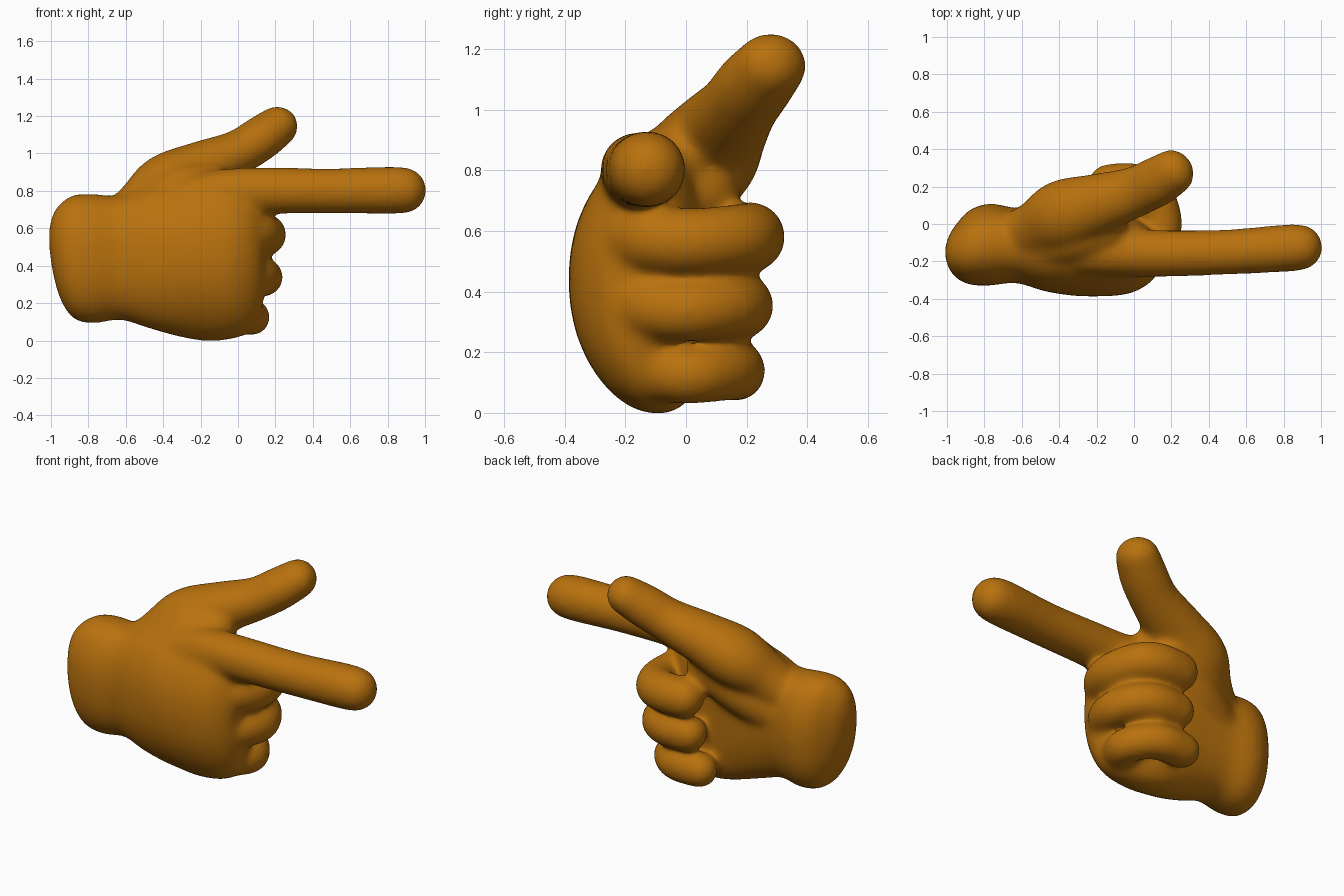
import bpy
import bmesh
from math import cos, sin, pi, copysign
from mathutils import Vector

cube = bpy.data.objects.get("Cube")
if cube:
    bpy.data.objects.remove(cube, do_unlink=True)

SIDES = 32
bm = bmesh.new()


def spline(points, steps=6):
    """Smooth curve through tuples of any length."""
    pts = [Vector(p) for p in points]
    pts = [pts[0] * 2 - pts[1]] + pts + [pts[-1] * 2 - pts[-2]]
    out = []
    for a, b, c, d in zip(pts, pts[1:], pts[2:], pts[3:]):
        for i in range(steps):
            t = i / steps
            out.append(b + (c - a) * (t / 2)
                       + (a * 2 - b * 5 + c * 4 - d) * (t * t / 2)
                       + (b * 3 - a - c * 3 + d) * (t ** 3 / 2))
    return out + [pts[-2]]


def loft(rings, power=1.0):
    """Skin a list of (centre, half axis, half axis) rings and cap it.
    A power under 1 makes the rings squarer than ellipses."""
    loops = []
    for centre, u, v in rings:
        loop = []
        for i in range(SIDES):
            c, s = (copysign(abs(f(2 * pi * i / SIDES)) ** power,
                             f(2 * pi * i / SIDES)) for f in (cos, sin))
            loop.append(bm.verts.new(centre + u * c + v * s))
        loops.append(loop)
    for a, b in zip(loops, loops[1:]):
        for i in range(SIDES):
            j = (i + 1) % SIDES
            bm.faces.new((a[i], a[j], b[j], b[i]))
    bm.faces.new(loops[0][::-1])
    bm.faces.new(loops[-1])


def digit(points, width=1.0):
    """Round-ended tube through (x, y, z, radius) points."""
    path = spline(points)
    rings = []
    last = len(path) - 1
    for k, p in enumerate(path):
        ahead = (path[min(k + 1, last)] - path[max(k - 1, 0)]).to_3d().normalized()
        side = ahead.cross(Vector((0, 0, 1))).normalized()
        up = side.cross(ahead)
        angles = [0]
        if k == 0:
            angles = [-pi / 2 * s / 8 for s in range(7, -1, -1)]
        elif k == last:
            angles = [pi / 2 * s / 8 for s in range(8)]
        for a in angles:
            r = p[3] * cos(a)
            rings.append((p.to_3d() + ahead * p[3] * sin(a),
                          side * r * width, up * r))
    loft(rings)


# Wrist and palm: x, low y, high y, low z, high z
palm = spline([
    (-1.012, -0.17, -0.13, 0.50, 0.60),
    (-0.99, -0.24, -0.06, 0.36, 0.68),
    (-0.95, -0.29, 0.00, 0.22, 0.735),
    (-0.88, -0.325, 0.075, 0.115, 0.78),
    (-0.77, -0.33, 0.11, 0.09, 0.785),
    (-0.63, -0.315, 0.085, 0.11, 0.775),
    (-0.48, -0.36, 0.08, 0.065, 0.83),
    (-0.32, -0.385, 0.08, 0.02, 0.87),
    (-0.17, -0.388, 0.065, -0.005, 0.88),
    (-0.04, -0.377, 0.04, 0.005, 0.88),
    (0.05, -0.34, 0.00, 0.035, 0.86),
    (0.11, -0.29, -0.06, 0.11, 0.80),
    (0.14, -0.24, -0.11, 0.22, 0.70)])
loft([(Vector((x, (y0 + y1) / 2, (z0 + z1) / 2)),
       Vector((0, (y1 - y0) / 2, 0)), Vector((0, 0, (z1 - z0) / 2)))
      for x, y0, y1, z0, z1 in palm], power=0.9)

# Bow the back of the hand across its height
for v in bm.verts:
    ramp = min(max((v.co.x + 0.65) / 0.4, 0), 1)
    v.co.y += 0.07 * ramp * ((v.co.z - 0.44) / 0.44) ** 2

# Index finger
digit([(-0.35, -0.14, 0.72, 0.13), (-0.10, -0.15, 0.785, 0.13),
       (0.15, -0.158, 0.80, 0.126), (0.50, -0.15, 0.80, 0.122),
       (0.80, -0.13, 0.803, 0.128), (0.885, -0.125, 0.803, 0.125)])

# Thumb, the ball of the thumb and the web beside it
digit([(-0.70, -0.11, 0.57, 0.12), (-0.52, -0.03, 0.72, 0.14),
       (-0.38, 0.045, 0.83, 0.17), (-0.20, 0.105, 0.92, 0.147),
       (0.00, 0.17, 1.005, 0.122), (0.12, 0.225, 1.08, 0.12),
       (0.21, 0.28, 1.145, 0.11)], width=1.13)
digit([(-0.80, -0.11, 0.46, 0.13), (-0.60, -0.05, 0.53, 0.14),
       (-0.40, 0.01, 0.63, 0.15), (-0.20, 0.04, 0.74, 0.14)])
digit([(-0.52, -0.12, 0.67, 0.13), (-0.32, -0.08, 0.80, 0.13),
       (-0.15, -0.03, 0.835, 0.12)])

# Three curled fingers: height, radius, furthest x, knuckle y, tip y
for z, r, reach, root, tip in ((0.58, 0.116, 0.148, -0.22, 0.208),
                               (0.353, 0.108, 0.138, -0.21, 0.178),
                               (0.139, 0.102, 0.075, -0.15, 0.158)):
    curl = [(-0.36, root, 0, 1), (-0.09, root + 0.05, 0, 1),
            (0, root / 4 + 0.04, -0.015, 0.96), (-0.045, tip - 0.06, -0.005, 0.97),
            (-0.14, tip, 0, 1), (-0.28, tip, 0, 1)]
    digit([(reach + dx, y, z + dz, r * f) for dx, y, dz, f in curl])

bmesh.ops.recalc_face_normals(bm, faces=bm.faces)
mesh = bpy.data.meshes.new("pointing_hand")
bm.to_mesh(mesh)
bm.free()
hand = bpy.data.objects.new("pointing_hand", mesh)
bpy.context.collection.objects.link(hand)

# Fuse the parts into one skin and soften the joins
fuse = hand.modifiers.new("Fuse", "REMESH")
fuse.mode = "VOXEL"
fuse.voxel_size = 0.012
fuse.use_smooth_shade = True
soften = hand.modifiers.new("Soften", "SMOOTH")
soften.factor = 0.5
soften.iterations = 60

bpy.context.view_layer.objects.active = hand
hand.select_set(True)
for name in ("Fuse", "Soften"):
    bpy.ops.object.modifier_apply(modifier=name)
bpy.ops.object.shade_smooth()

# Amber skin
amber = bpy.data.materials.new("amber")
amber.use_nodes = True
colour = (0.48, 0.165, 0.004, 1)
amber.diffuse_color = colour
amber.node_tree.nodes["Principled BSDF"].inputs["Base Color"].default_value = colour
hand.data.materials.clear()
hand.data.materials.append(amber)
